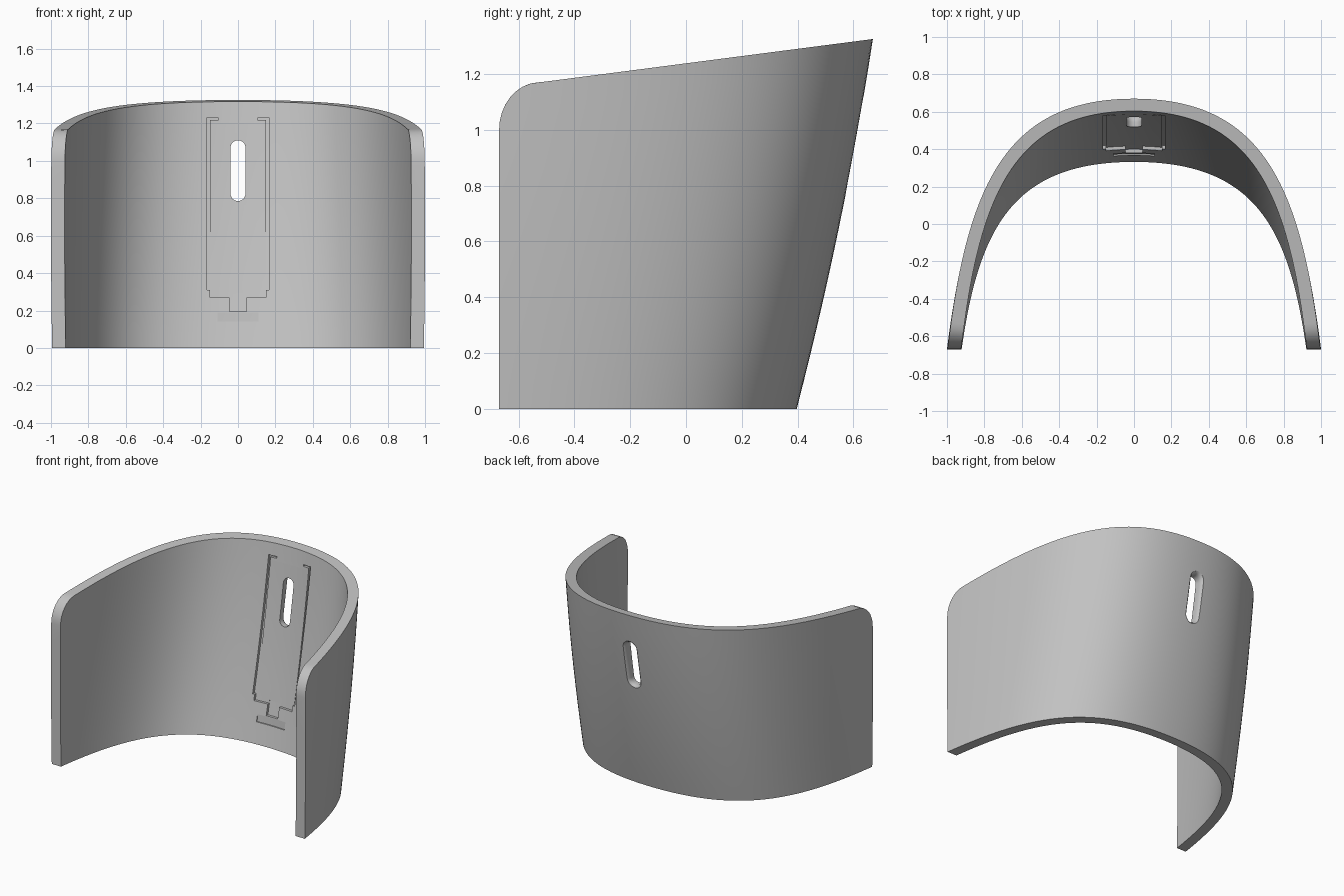
import bpy, bmesh, math

cube = bpy.data.objects.get("Cube")
if cube:
    bpy.data.objects.remove(cube)

FRONT = -0.67
ROWS = 14
WALL_X, WALL_Y = 0.927, 0.065

grey = bpy.data.materials.new("plain_grey")
grey.use_nodes = True
grey.diffuse_color = (0.54, 0.54, 0.54, 1)
grey.node_tree.nodes["Principled BSDF"].inputs["Base Color"].default_value = (0.54, 0.54, 0.54, 1)


def make_object(name, bm):
    bmesh.ops.recalc_face_normals(bm, faces=bm.faces)
    mesh = bpy.data.meshes.new(name)
    bm.to_mesh(mesh)
    bm.free()
    mesh.materials.append(grey)
    ob = bpy.data.objects.new(name, mesh)
    bpy.context.collection.objects.link(ob)
    return ob


def loft(name, rings):
    """Closed solid through a series of equal rings."""
    bm = bmesh.new()
    loops = [[bm.verts.new(p) for p in ring] for ring in rings]
    n = len(loops[0])
    for a, b in zip(loops, loops[1:]):
        for i in range(n):
            j = (i + 1) % n
            bm.faces.new((a[i], a[j], b[j], b[i]))
    bm.faces.new(loops[0])
    bm.faces.new(loops[-1])
    return make_object(name, bm)


# Wall surface: full arch in plan, its back leaning outwards with height
def back_y(z):
    u = z / 1.326
    return 0.397 + 0.273 * u + 0.07 * u * (1 - u)


def wall(t, z, inner):
    s = 1 - t
    x = s**3 + 3 * s * s * t * 0.9 + 3 * s * t * t * 0.695
    x *= 0.994 + 0.006 * math.sin(math.pi * z / 1.326)
    h = 3 * s * s * t * 0.657 + 3 * s * t * t + t**3
    depth = back_y(z) - FRONT - (WALL_Y if inner else 0)
    return (x * (WALL_X if inner else 1), FRONT + h * depth, z)


# Sloping top edge with a rounded front corner
def top_z(y):
    if y < -0.525:
        k = min(1, (-0.525 - y) / 0.145)
        return 1.0 + 0.17 * math.sqrt(1 - k * k)
    return 1.2385 + 0.13 * y


def column(t, inner):
    z = 1.2
    for _ in range(30):
        z = 0.5 * z + 0.5 * top_z(wall(t, z, inner)[1])
    if t == 0:
        z = 1.0
    return [wall(t, z * i / ROWS, inner) for i in range(ROWS + 1)]


corner = [0.08 * (1 - math.cos(math.pi / 2 * i / 10)) for i in range(10)]
steps = corner + [0.08 + 0.92 * i / 40 for i in range(41)]
half = [column(t, False) + column(t, True)[::-1] for t in steps]
mirrored = [[(-x, y, z) for x, y, z in ring] for ring in half[-2::-1]]
shell = loft("curved_shell", half + mirrored)


def inner_y(x, z):
    lo, hi = 0.5, 1.0
    for _ in range(30):
        mid = (lo + hi) / 2
        if wall(mid, z, True)[0] > abs(x):
            lo = mid
        else:
            hi = mid
    return wall(hi, z, True)[1]


# Shallow cutter that follows the inside of the wall, its depth changing with height
def patch(x0, x1, z0, z1, low_depth, high_depth):
    nx = 6
    xs = [x0 + (x1 - x0) * i / nx for i in range(nx + 1)]
    rings = []
    for k in range(9):
        z = z0 + (z1 - z0) * k / 8
        depth = low_depth + (high_depth - low_depth) * k / 8
        rings.append([(x, inner_y(x, z) + depth, z) for x in xs]
                     + [(x, inner_y(x, z) - 0.04, z) for x in reversed(xs)])
    return loft("recess_cutter", rings)


# Vertical slot with a rounded outer lip
def slot():
    rings = []
    for off, grow in ((-0.2, 0), (-0.03, 0), (-0.014, 0.003), (-0.005, 0.009), (0, 0.016), (0.02, 0.036)):
        ring = []
        for i in range(26):
            a = math.pi * (i if i < 13 else i - 1) / 12
            mid = 1.07 if i < 13 else 0.825
            r = 0.04 + grow
            z = mid + r * math.sin(a)
            ring.append((r * math.cos(a), back_y(z) + off, z))
        rings.append(ring)
    return loft("slot_cutter", rings)


# Tapering panel recess, its notch and bottom lip, then the side rails with hooks
cutters = [
    patch(-0.15, 0.15, 0.27, 1.20, 0.018, 0.001),
    patch(-0.045, 0.045, 0.195, 0.29, 0.019, 0.0185),
    patch(-0.11, 0.11, 0.14, 0.19, 0.008, 0.001),
]
for side in (-1, 1):
    rail = sorted((side * 0.15, side * 0.165))
    hook = sorted((side * 0.105, side * 0.16))
    cutters.append(patch(*rail, 0.31, 1.232, 0.02, 0.02))
    cutters.append(patch(*hook, 1.218, 1.23, 0.019, 0.019))
cutters.append(slot())

bpy.context.view_layer.objects.active = shell
for cutter in cutters:
    mod = shell.modifiers.new("cut", "BOOLEAN")
    mod.operation = "DIFFERENCE"
    mod.solver = "EXACT"
    mod.object = cutter
    bpy.ops.object.modifier_apply(modifier=mod.name)
    bpy.data.objects.remove(cutter)

bpy.ops.object.select_all(action="DESELECT")
shell.select_set(True)
bpy.ops.object.shade_smooth_by_angle(angle=math.radians(30))
